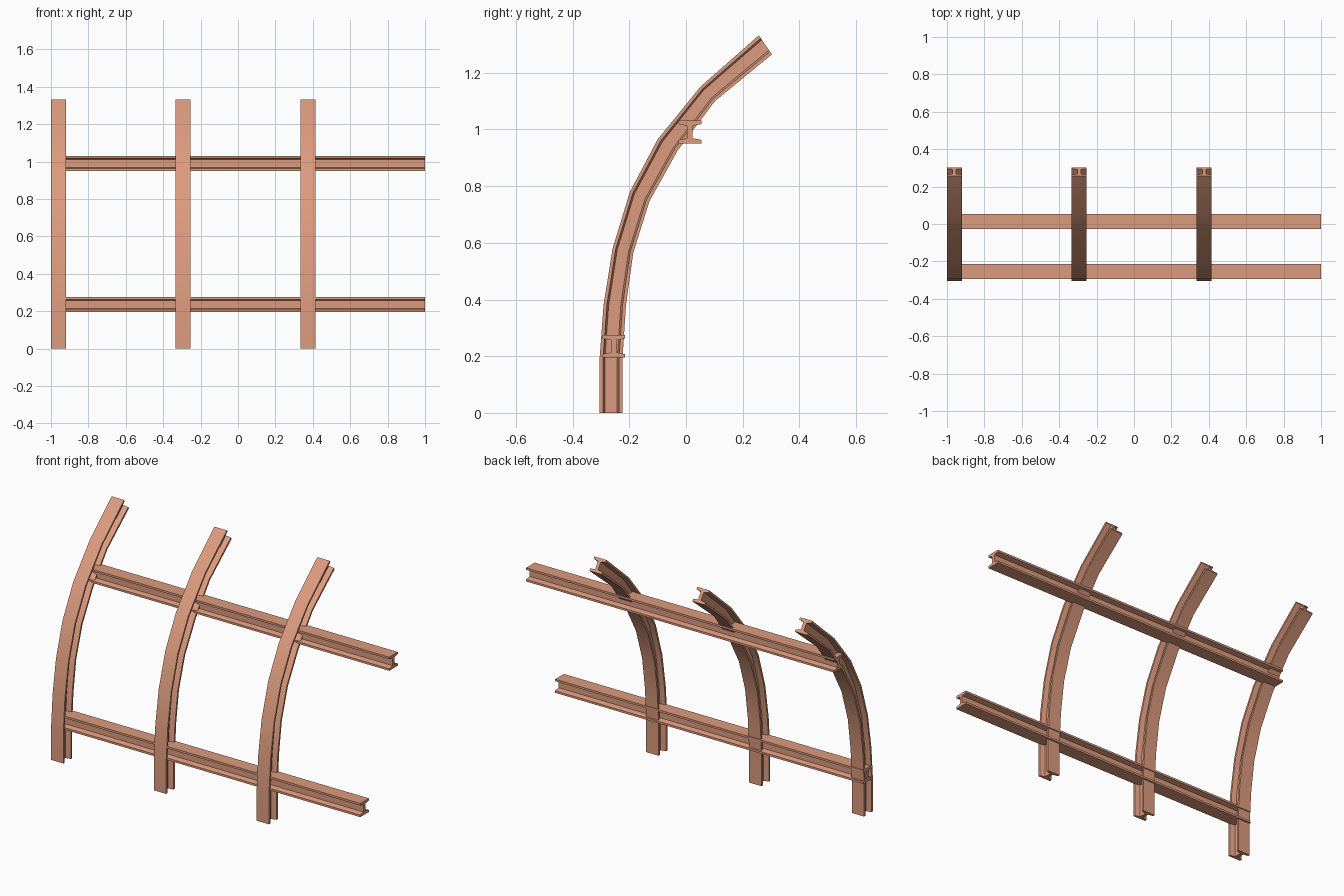
import bpy, bmesh
from mathutils import Vector

if "Cube" in bpy.data.objects:
    bpy.data.objects.remove(bpy.data.objects["Cube"])

mat = bpy.data.materials.new("copper_paint")
mat.diffuse_color = (0.72, 0.33, 0.21, 1)
mat.use_nodes = True
mat.node_tree.nodes["Principled BSDF"].inputs["Base Color"].default_value = mat.diffuse_color

# I-section: (across the flange -0.5..0.5, depth 0..1), slightly tapered flanges
HALF = [(-.5, 0), (.5, 0), (.5, .15), (.12, .23)]
SECTION = HALF + [(.12, .77), (.5, .85), (.5, 1), (-.5, 1),
                  (-.5, .85), (-.12, .77), (-.12, .23), (-.5, .15)]
W = 0.08


def loft(name, rings):
    bm = bmesh.new()
    rows = [[bm.verts.new(p) for p in ring] for ring in rings]
    n = len(SECTION)
    for a, b in zip(rows, rows[1:]):
        for i in range(n):
            j = (i + 1) % n
            bm.faces.new((a[i], a[j], b[j], b[i]))
    bm.faces.new(rows[0])
    bm.faces.new(rows[-1])
    bmesh.ops.recalc_face_normals(bm, faces=bm.faces)
    me = bpy.data.meshes.new(name)
    bm.to_mesh(me)
    bm.free()
    me.materials.append(mat)
    ob = bpy.data.objects.new(name, me)
    bpy.context.collection.objects.link(ob)
    bpy.context.view_layer.objects.active = ob
    ob.select_set(True)
    bpy.ops.object.shade_smooth_by_angle()
    ob.select_set(False)


# Curved ribs: outer and inner edge of the side profile (y, z)
OUTER = [(-.305, 0), (-.305, .19), (-.291, .38), (-.259, .58),
         (-.198, .78), (-.10, .965), (.052, 1.152), (.257, 1.332)]
INNER = [(-.224, 0), (-.224, .19), (-.212, .38), (-.186, .565),
         (-.129, .747), (-.03, .925), (.102, 1.10), (.303, 1.265)]
for k, x in enumerate((-.96, -.293, .375)):
    rings = []
    for o, i in zip(OUTER, INNER):
        o, i = Vector(o), Vector(i)
        rings.append([(x + u * W, *o.lerp(i, d)) for u, d in SECTION])
    loft(f"curved_rib_{k + 1}", rings)

# Straight horizontal rails
for name, y, z in (("upper_rail", .014, .951), ("lower_rail", -.255, .195)):
    loft(name, [[(x, y + u * W, z + d * W) for u, d in SECTION] for x in (-1, 1)])
